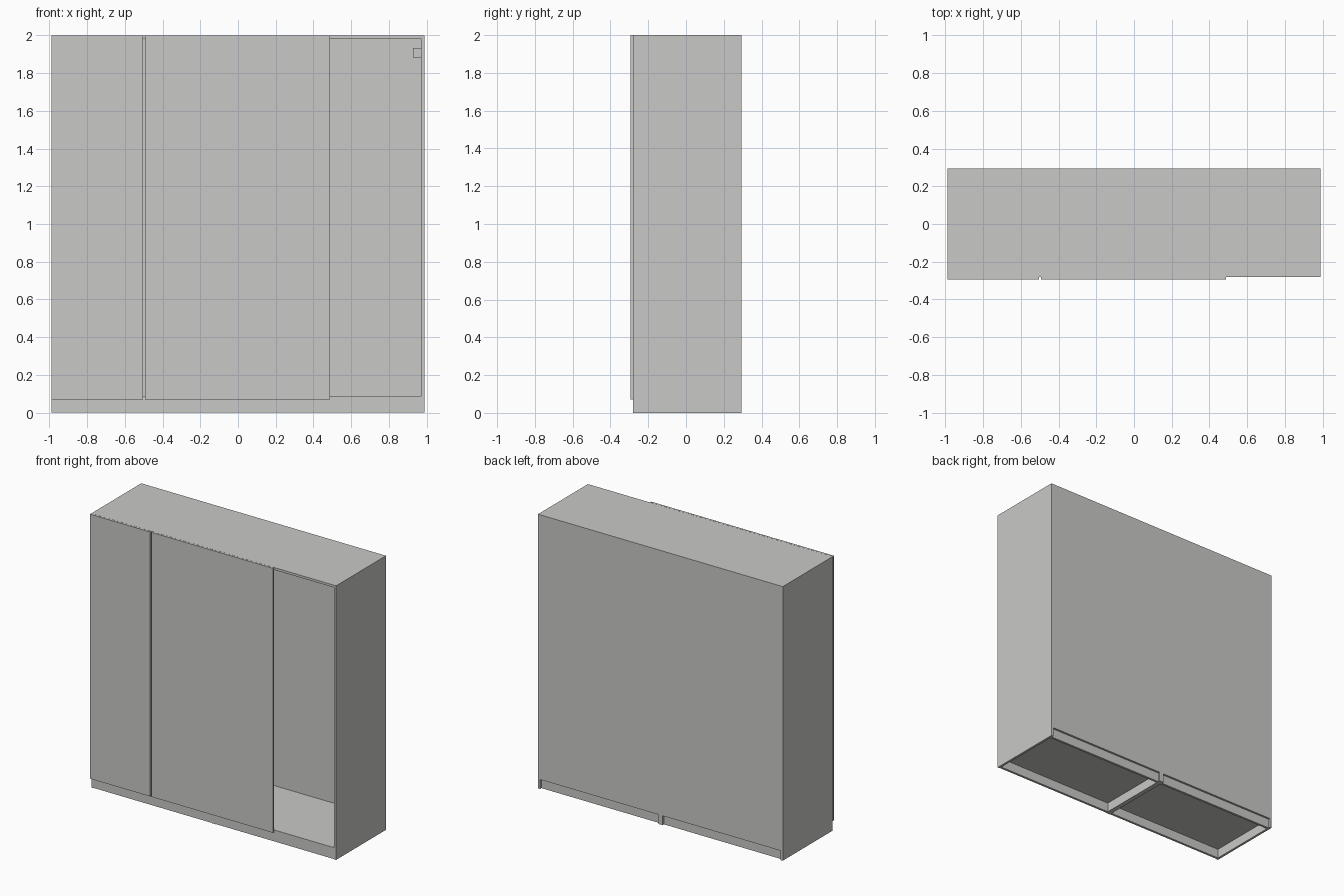
import bpy

cube = bpy.data.objects.get("Cube")
if cube:
    bpy.data.objects.remove(cube, do_unlink=True)

# One painted-board colour
grey = bpy.data.materials.new("light_grey")
grey.use_nodes = True
colour = (0.584, 0.584, 0.571, 1)
grey.diffuse_color = colour
grey.node_tree.nodes["Principled BSDF"].inputs["Base Color"].default_value = colour


def board(name, x, y, z):
    """Box spanning the (low, high) pairs x, y and z."""
    bpy.ops.mesh.primitive_cube_add(size=1)
    ob = bpy.context.object
    ob.name = name
    spans = (x, y, z)
    centre = [(a + b) / 2 for a, b in spans]
    for v in ob.data.vertices:
        for i, (a, b) in enumerate(spans):
            v.co[i] *= b - a
    ob.location = centre
    ob.data.materials.append(grey)
    return ob


WIDTH, HEIGHT = 0.988, 2.0
FRONT, BACK = -0.28, 0.295
T = 0.017                 # board thickness
BASE = 0.068              # underside of the cabinet floor
REAR = BACK - 0.006       # inner face of the back panel

# Two identical carcasses side by side
for side, left in (("right", -WIDTH), ("left", 0)):
    right = left + WIDTH
    inner = (left + T, right - T)
    for edge, a in (("outer" if left else "inner", left),
                    ("inner" if left else "outer", right - T)):
        board(f"{side}_{edge}_side_panel", (a, a + T), (FRONT, BACK), (0, HEIGHT))
    board(f"{side}_top_panel", inner, (FRONT, BACK), (HEIGHT - T, HEIGHT))
    board(f"{side}_floor_panel", inner, (FRONT, REAR), (BASE, BASE + T))
    board(f"{side}_back_panel", inner, (REAR, BACK), (BASE, HEIGHT - T))
    # Plinth boards, set slightly in at front and rear
    board(f"{side}_front_plinth", inner, (FRONT + 0.003, FRONT + 0.003 + T), (0, BASE))
    board(f"{side}_rear_plinth", inner, (BACK - 0.015 - T, BACK - 0.015), (0, BASE))

# Three doors; the last bay stays open
for name, x in (("right_door", (-WIDTH, -0.503)),
                ("middle_right_door", (-0.493, -0.001)),
                ("middle_left_door", (0.001, 0.488))):
    board(name, x, (-0.295, FRONT - 0.001), (0.07, HEIGHT))

# Small bracket high on the open bay's side wall
board("rail_bracket", (0.928, WIDTH - T), (-0.01, 0.01), (1.883, 1.932))
